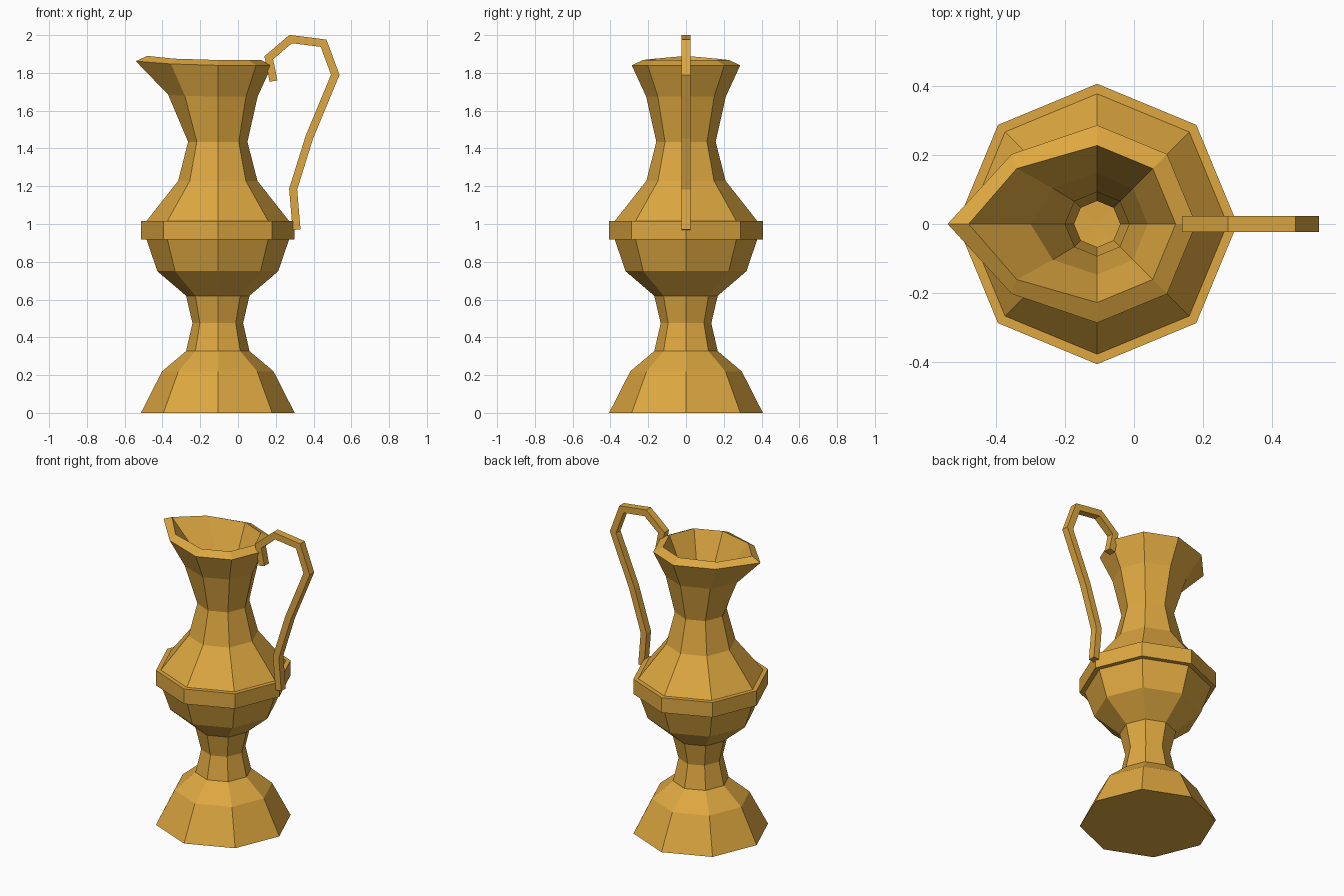
import bpy, math
from mathutils import Vector

if "Cube" in bpy.data.objects:
    bpy.data.objects.remove(bpy.data.objects["Cube"])

AXIS_X = -0.107   # vessel axis, offset to leave room for the handle
SIDES = 8

brass = bpy.data.materials.new("warm brass")
brass.diffuse_color = (0.73, 0.39, 0.052, 1)
brass.use_nodes = True
brass.node_tree.nodes["Principled BSDF"].inputs["Base Color"].default_value = brass.diffuse_color


def make_object(name, verts, faces):
    mesh = bpy.data.meshes.new(name)
    mesh.from_pydata(verts, [], faces)
    mesh.materials.append(brass)
    obj = bpy.data.objects.new(name, mesh)
    bpy.context.collection.objects.link(obj)
    return obj


def ring(r, z, tip=0, diag=0, lift=0):
    """Octagon; tip and diag pull the left corners out into a spout."""
    pts = []
    for i in range(SIDES):
        a = 2 * math.pi * i / SIDES
        pull = tip if i == 4 else diag if i in (3, 5) else 0
        up = lift if i == 4 else lift / 3 if i in (3, 5) else 0
        pts.append((AXIS_X + r * math.cos(a) - pull, r * math.sin(a), z + up))
    return pts


def lathe(name, rings, closed=False, inner_apex=None):
    verts = [p for rg in rings for p in ring(*rg)]
    n = len(rings)
    faces = []
    for k in range(n if closed else n - 1):
        a, b = k * SIDES, ((k + 1) % n) * SIDES
        for i in range(SIDES):
            j = (i + 1) % SIDES
            faces.append((a + i, a + j, b + j, b + i))
    if not closed:
        faces.append(tuple(reversed(range(SIDES))))
        verts.append((AXIS_X, 0, inner_apex))
        last = (n - 1) * SIDES
        for i in range(SIDES):
            faces.append((last + i, last + (i + 1) % SIDES, len(verts) - 1))
    return make_object(name, verts, faces)


# Vessel: outside from foot to lip, then back down the inside
outside = [
    (0.407, 0), (0.295, 0.22), (0.168, 0.327), (0.134, 0.475), (0.168, 0.62),
    (0.32, 0.75), (0.378, 0.92), (0.378, 1.015), (0.21, 1.228), (0.157, 1.435),
    (0.211, 1.675, 0.052, 0.025, 0.01), (0.287, 1.84, 0.147, 0.045, 0.022),
]
inside = [
    (0.228, 1.868, 0.145, 0.072, 0.022), (0.147, 1.69, 0.046, 0.025, 0.01),
    (0.093, 1.435), (0.145, 1.21), (0.312, 0.99), (0.312, 0.93), (0.265, 0.80),
    (0.095, 0.64), (0.067, 0.475), (0.105, 0.31), (0.235, 0.18), (0.31, 0.06),
]
lathe("ewer_body", outside + inside, inner_apex=0.05)

# Raised band around the belly
lathe("belly_band", [(0.36, 0.917), (0.407, 0.917), (0.407, 1.015), (0.36, 1.015)],
      closed=True)

# Handle: square bar swept with mitred corners along a path in the xz plane
path = [Vector(p) for p in (
    (0.31, 0.97), (0.292, 1.185), (0.378, 1.46), (0.515, 1.79),
    (0.453, 1.957), (0.279, 1.979), (0.163, 1.88), (0.188, 1.757))]
HALF_T, HALF_W = 0.021, 0.0235
verts, faces = [], []
for k, p in enumerate(path):
    d0 = (p - path[k - 1]).normalized() if k else None
    d1 = (path[k + 1] - p).normalized() if k < len(path) - 1 else d0
    d0 = d0 or d1
    n0, n1 = Vector((d0.y, -d0.x)), Vector((d1.y, -d1.x))
    m = (n0 + n1).normalized()
    off = m * (HALF_T / m.dot(n0))
    for s, y in ((1, -1), (1, 1), (-1, 1), (-1, -1)):
        q = p + off * s
        verts.append((q.x, y * HALF_W, q.y))
for k in range(len(path) - 1):
    for i in range(4):
        j = (i + 1) % 4
        faces.append((4 * k + i, 4 * k + j, 4 * k + 4 + j, 4 * k + 4 + i))
end = 4 * (len(path) - 1)
faces += [(3, 2, 1, 0), (end, end + 1, end + 2, end + 3)]
make_object("handle", verts, faces)
